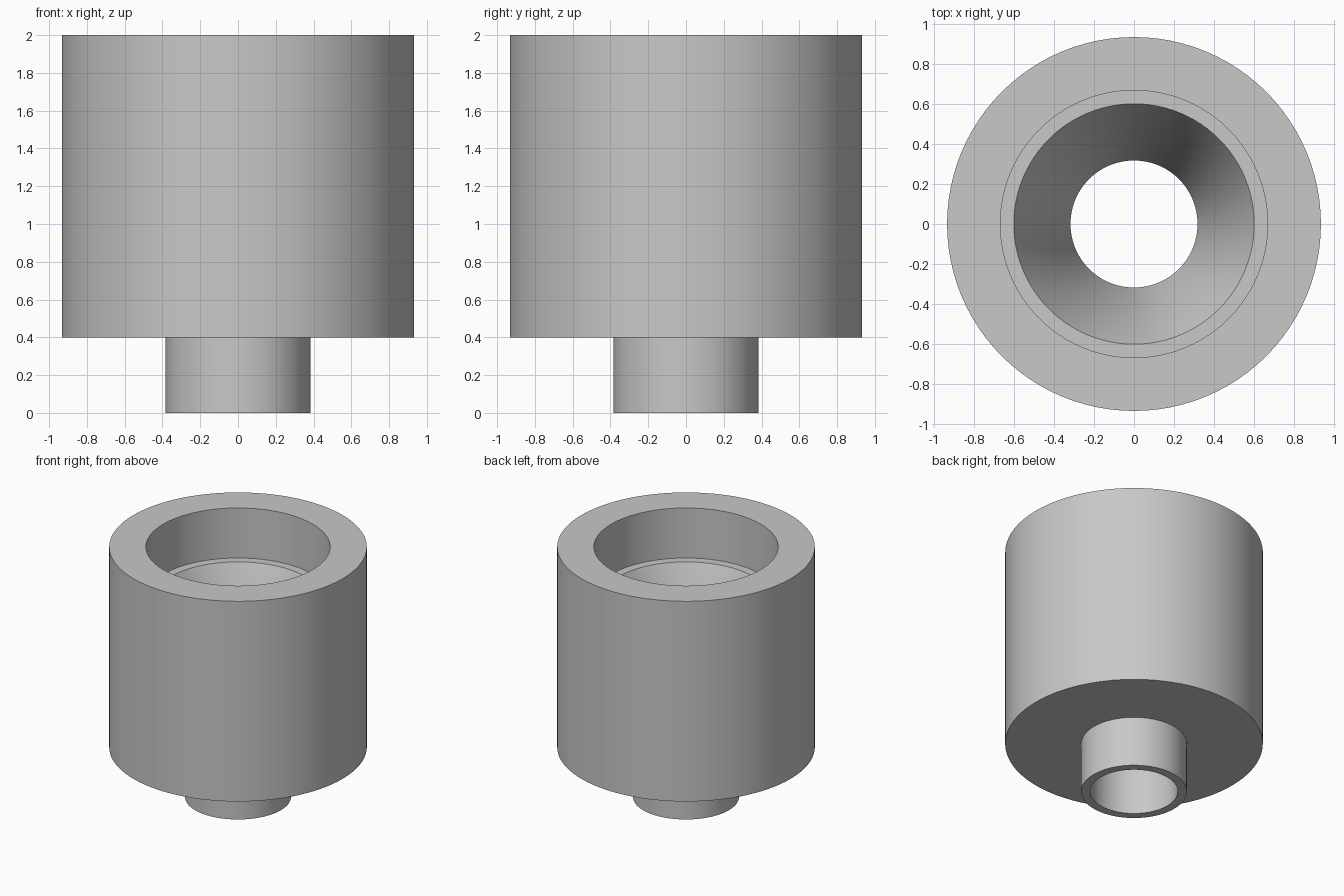
import bpy
import bmesh
import math

cube = bpy.data.objects.get("Cube")
if cube:
    bpy.data.objects.remove(cube, do_unlink=True)

SEGMENTS = 96

# One grey for the whole part
grey = bpy.data.materials.new("light_grey")
grey.use_nodes = True
colour = (0.58, 0.58, 0.58, 1)
grey.diffuse_color = colour
grey.node_tree.nodes["Principled BSDF"].inputs["Base Color"].default_value = colour


def lathe(name, profile, material):
    """Revolve a closed (radius, height) outline about the z axis."""
    bm = bmesh.new()
    rings = []
    for i in range(SEGMENTS):
        a = math.tau * i / SEGMENTS
        rings.append([bm.verts.new((r * math.cos(a), r * math.sin(a), z))
                      for r, z in profile])
    n = len(profile)
    for i in range(SEGMENTS):
        here, there = rings[i], rings[(i + 1) % SEGMENTS]
        for j in range(n):
            k = (j + 1) % n
            bm.faces.new((here[j], there[j], there[k], here[k]))
    bmesh.ops.recalc_face_normals(bm, faces=bm.faces)
    mesh = bpy.data.meshes.new(name)
    bm.to_mesh(mesh)
    bm.free()
    mesh.materials.append(material)
    obj = bpy.data.objects.new(name, mesh)
    bpy.context.collection.objects.link(obj)
    bpy.ops.object.select_all(action='DESELECT')
    obj.select_set(True)
    bpy.context.view_layer.objects.active = obj
    bpy.ops.object.shade_smooth_by_angle(angle=math.radians(30))
    return obj


# Thick cup with a socket, ledge and tapered throat, on a hollow spigot
lathe("funnel_adapter", [
    (0.317, 0.0), (0.383, 0.0),    # spigot end
    (0.383, 0.4), (0.933, 0.4),    # underside of the body
    (0.933, 2.0), (0.667, 2.0),    # top rim
    (0.667, 1.6), (0.6, 1.6),      # socket wall and ledge
    (0.317, 1.0),                  # taper into the bore
], grey)
